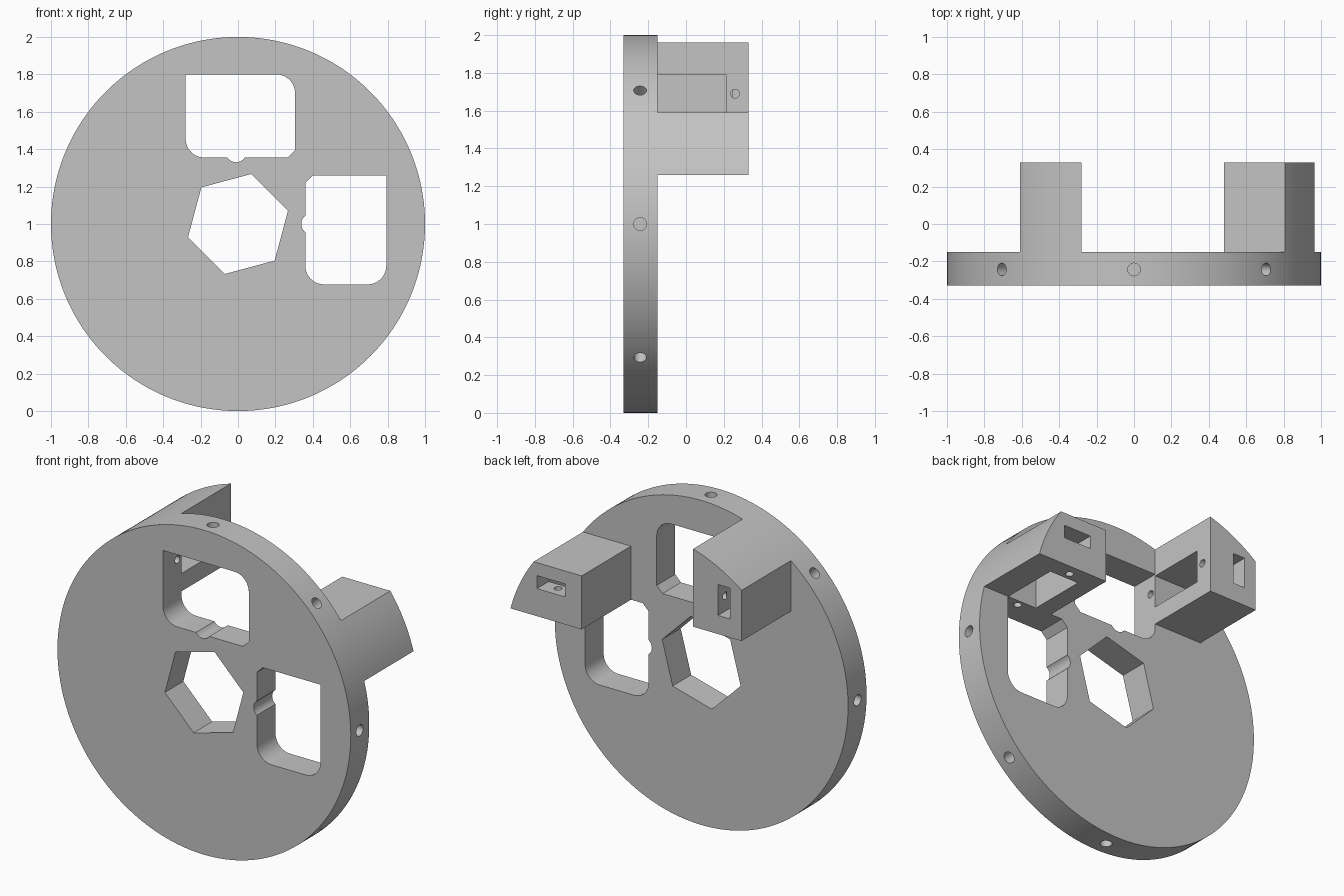
import bpy, bmesh, math
from mathutils import Matrix, Vector

if "Cube" in bpy.data.objects:
    bpy.data.objects.remove(bpy.data.objects["Cube"])

FRONT, PLATE, BACK = -0.33, -0.15, 0.33


def link(name, bm):
    bmesh.ops.recalc_face_normals(bm, faces=bm.faces[:])
    mesh = bpy.data.meshes.new(name)
    bm.to_mesh(mesh)
    bm.free()
    ob = bpy.data.objects.new(name, mesh)
    bpy.context.collection.objects.link(ob)
    return ob


def prism(name, pts, y0, y1):
    """Extrude an (x, z) outline along y."""
    bm = bmesh.new()
    a = [bm.verts.new((x, y0, z)) for x, z in pts]
    b = [bm.verts.new((x, y1, z)) for x, z in pts]
    n = len(pts)
    bm.faces.new(a)
    bm.faces.new(b[::-1])
    for i in range(n):
        j = (i + 1) % n
        bm.faces.new((a[i], b[i], b[j], a[j]))
    return link(name, bm)


def box(name, x0, x1, y0, y1, z0, z1):
    return prism(name, [(x0, z0), (x1, z0), (x1, z1), (x0, z1)], y0, y1)


def rod(name, start, end, r):
    s, e = Vector(start), Vector(end)
    bm = bmesh.new()
    rot = (e - s).to_track_quat('Z', 'Y').to_matrix().to_4x4()
    bmesh.ops.create_cone(bm, cap_ends=True, segments=24, radius1=r, radius2=r,
                          depth=(e - s).length,
                          matrix=Matrix.Translation((s + e) / 2) @ rot)
    return link(name, bm)


def arc(cx, cz, r, a0, a1, n):
    return [(cx + r * math.cos(a0 + (a1 - a0) * i / n),
             cz + r * math.sin(a0 + (a1 - a0) * i / n)) for i in range(n + 1)]


def combine(target, other, op):
    mod = target.modifiers.new("bool", 'BOOLEAN')
    mod.operation, mod.solver, mod.object = op, 'EXACT', other
    dg = bpy.context.evaluated_depsgraph_get()
    mesh = bpy.data.meshes.new_from_object(target.evaluated_get(dg))
    target.modifiers.clear()
    target.data = mesh
    bpy.data.objects.remove(other)


# Block outlines: two inner corners plus the rim arc
a0, a1 = math.asin(0.26), math.asin(0.59)
b0, b1 = math.acos(-0.28), math.acos(-0.61)
right_arc = arc(0, 1, 1, a0, a1, 12)
top_arc = arc(0, 1, 1, b0, b1, 12)

# Disc, sharing the rim points of both blocks
rim = (right_arc + arc(0, 1, 1, a1, b0, 36)[1:-1] + top_arc
       + arc(0, 1, 1, b1, a0 + 2 * math.pi, 120)[1:-1])
body = prism("mounting_disc", rim, FRONT, PLATE)
combine(body, prism("right_block", right_arc + [(0.48, 1.59), (0.48, 1.26)], PLATE, BACK), 'UNION')
combine(body, prism("top_block", top_arc + [(-0.61, 1.48), (-0.28, 1.48)], PLATE, BACK), 'UNION')

cutters = []
# Hexagonal centre hole
cutters.append(prism("hex_cut", arc(0, 1, 0.277, math.radians(75), math.radians(375), 5),
                     FRONT - 0.1, PLATE + 0.1))

# Windows with rounded, chamfered and sharp corners, and a small notch
q, r = math.pi / 2, 0.1
top_window = ([(-0.28, 1.80)] + arc(-0.28 + r, 1.355 + r, r, 2 * q, 3 * q, 10)
              + [(0.265, 1.355), (0.305, 1.395)]
              + arc(0.305 - r, 1.80 - r, r, 0, q, 10))
right_window = ([(0.793, 1.26), (0.40, 1.26), (0.36, 1.22)]
                + arc(0.36 + r, 0.677 + r, r, 2 * q, 3 * q, 10)
                + arc(0.793 - r, 0.677 + r, r, 3 * q, 4 * q, 10))
for pts, nx, nz in ((top_window, -0.01, 1.385), (right_window, 0.393, 1.0)):
    cutters.append(prism("window_cut", pts, FRONT - 0.1, PLATE))
    cutters.append(rod("notch_cut", (nx, FRONT - 0.1, nz), (nx, PLATE + 0.05, nz), 0.055))

# Pockets, wire slots and screw holes in the blocks
cutters.append(box("top_pocket", -0.53, -0.2, PLATE, 0.215, 1.59, 1.79))
cutters.append(box("top_slot", -0.53, -0.45, 0.1, 0.4, 1.595, 1.785))
cutters.append(box("right_pocket", 0.59, 0.79, PLATE, 0.215, 1.2, 1.51))
cutters.append(box("right_slot", 0.595, 0.785, 0.1, 0.4, 1.43, 1.51))
for y in (0.26, -0.19):
    cutters.append(rod("screw_cut", (-0.24, y, 1.69), (-0.45, y, 1.69), 0.023))
    cutters.append(rod("screw_cut", (0.69, y, 1.22), (0.69, y, 1.43), 0.023))

# Eight radial holes around the rim
for k in range(8):
    c, s = math.cos(k * math.pi / 4), math.sin(k * math.pi / 4)
    cutters.append(rod("rim_cut", (1.05 * c, -0.243, 1 + 1.05 * s),
                       (0.88 * c, -0.243, 1 + 0.88 * s), 0.034))

for cutter in cutters:
    combine(body, cutter, 'DIFFERENCE')

# Single grey material
grey = bpy.data.materials.new("plain grey")
grey.diffuse_color = (0.55, 0.55, 0.55, 1)
grey.use_nodes = True
grey.node_tree.nodes["Principled BSDF"].inputs["Base Color"].default_value = grey.diffuse_color
body.data.materials.clear()
body.data.materials.append(grey)
for p in body.data.polygons:
    p.material_index = 0

bpy.ops.object.select_all(action='DESELECT')
body.select_set(True)
bpy.context.view_layer.objects.active = body
bpy.ops.object.shade_smooth_by_angle(angle=math.radians(25))
